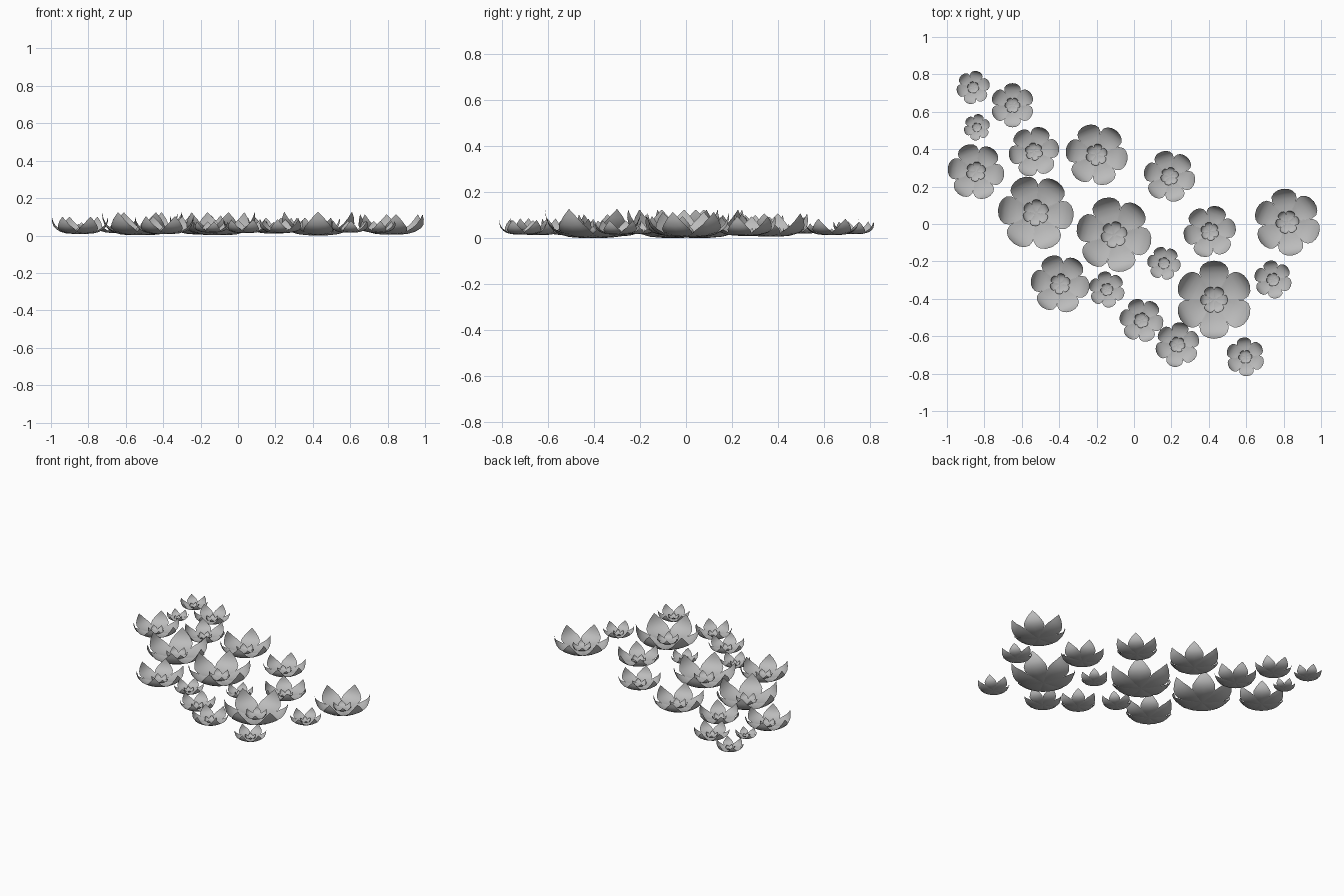
import bpy
import bmesh
from math import radians, sin, cos
from mathutils import Matrix, Vector

if "Cube" in bpy.data.objects:
    bpy.data.objects.remove(bpy.data.objects["Cube"])

GREY = (0.5, 0.5, 0.5, 1)
grey = bpy.data.materials.new("soft_grey")
grey.use_nodes = True
grey.diffuse_color = GREY
grey.node_tree.nodes["Principled BSDF"].inputs["Base Color"].default_value = GREY

# Petal midline: distance out, height, half width (for a flower of radius 1)
MIDLINE = [(0, 0, .03), (.25, 0, .15), (.5, .02, .29), (.68, .07, .37), (.82, .15, .36),
           (.92, .26, .28), (.98, .42, .16), (1, .6, .005)]
ACROSS = (-1, -.6, 0, .6, 1)
PETALS = 6


def add_petal(bm, matrix):
    """A cupped, pointed petal along +x."""
    rows = []
    for out, up, half in MIDLINE:
        rows.append([bm.verts.new(matrix @ Vector((out - .04 * half * s * s, half * s, up + .12 * half * s * s)))
                     for s in ACROSS])
    for a, b in zip(rows, rows[1:]):
        for i in range(len(ACROSS) - 1):
            bm.faces.new((a[i], b[i], b[i + 1], a[i + 1]))


def add_ring(bm, scale, turn, lift):
    for k in range(PETALS):
        spin = Matrix.Rotation(turn + radians(360 / PETALS * k), 4, 'Z')
        add_petal(bm, Matrix.Translation((0, 0, lift)) @ spin @ Matrix.Scale(scale, 4))


# One shared flower: wide outer petals, small inner petals set between them
bm = bmesh.new()
add_ring(bm, 1, 0, 0)
add_ring(bm, .35, radians(30), .03)
mesh = bpy.data.meshes.new("flower")
bm.to_mesh(mesh)
bm.free()
mesh.materials.append(grey)
for face in mesh.polygons:
    face.use_smooth = True

# Scattered flowers: x, y, radius, direction of one petal in degrees
FLOWERS = [
    (-.86, .73, .09, 75), (-.65, .635, .118, 90), (-.84, .517, .071, 80), (-.845, .28, .152, 112),
    (-.535, .387, .136, 70), (-.2, .37, .167, 110), (.19, .255, .139, 107), (-.525, .06, .203, 115),
    (-.107, -.057, .203, 106), (.405, -.04, .141, 70), (.82, .01, .18, 98), (-.395, -.32, .158, 112),
    (-.145, -.35, .097, 100), (.16, -.21, .09, 110), (.428, -.405, .209, 90), (.743, -.297, .102, 100),
    (.04, -.515, .118, 110), (.232, -.645, .12, 80), (.595, -.71, .104, 95),
]
for n, (x, y, radius, angle) in enumerate(FLOWERS, 1):
    flower = bpy.data.objects.new(f"flower_{n:02d}", mesh)
    flower.location = (x, y, max(0, .03 - .14 * radius))
    flower.rotation_euler.z = radians(angle)
    flower.scale = (radius,) * 3
    bpy.context.collection.objects.link(flower)
